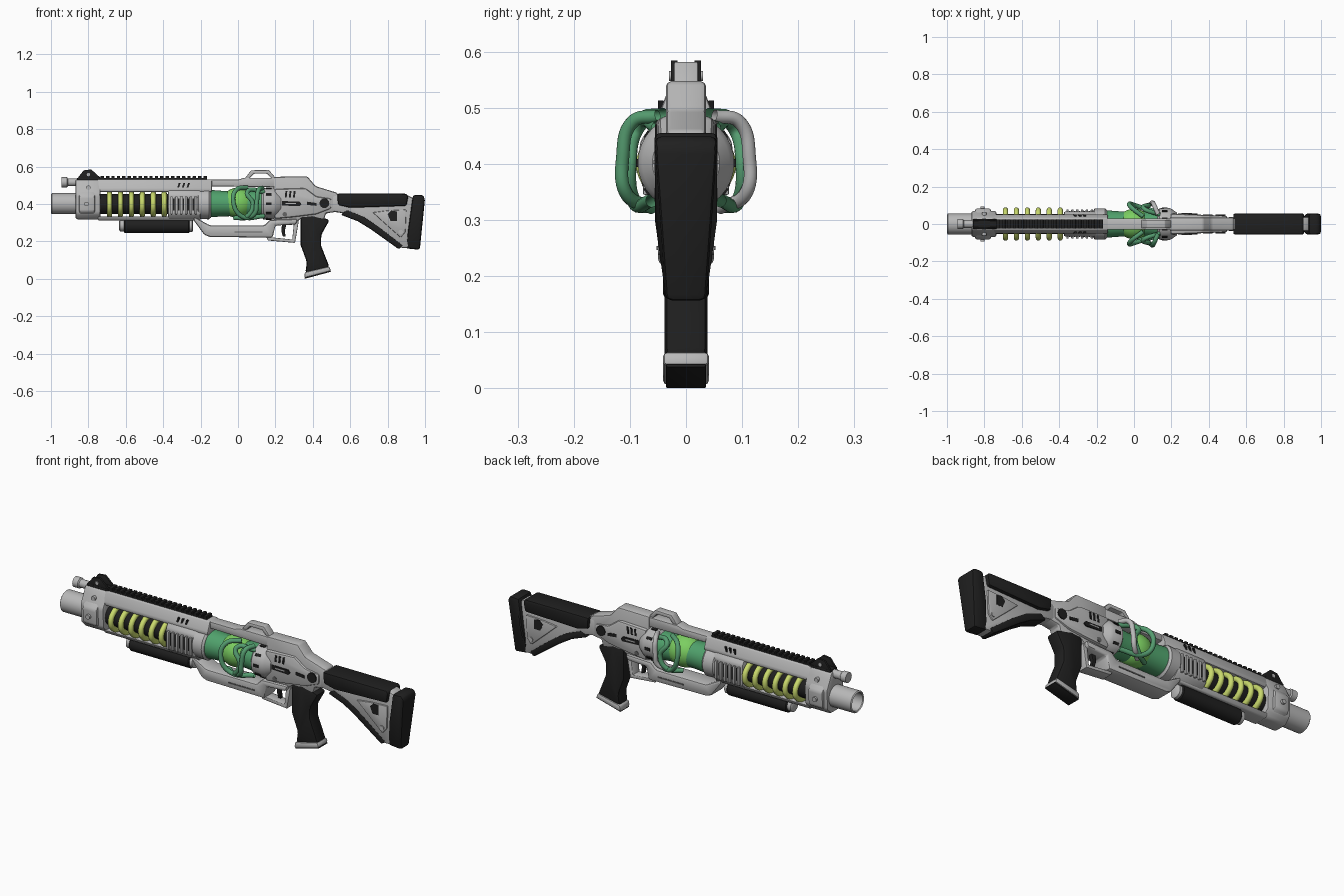
import bpy, bmesh, math
from mathutils import Vector, Matrix


def material(name, r, g, b):
    m = bpy.data.materials.new(name)
    m.diffuse_color = (r, g, b, 1)
    return m


GRAY = material("light_gray", 0.48, 0.48, 0.48)
DARK = material("dark_gray", 0.13, 0.13, 0.13)
BLACK = material("black", 0.014, 0.014, 0.014)
LIME = material("lime_yellow", 0.58, 0.69, 0.15)
GREEN = material("tube_green", 0.09, 0.33, 0.16)
GLASS = material("glass_green", 0.08, 0.36, 0.15)
GLOW = material("bright_green", 0.2, 0.62, 0.12)


def finish(name, bm, mat, bevel=0.0, angle=35):
    bmesh.ops.recalc_face_normals(bm, faces=bm.faces)
    if bevel:
        sharp = [e for e in bm.edges if len(e.link_faces) == 2 and e.calc_face_angle() > 0.45]
        bmesh.ops.bevel(bm, geom=sharp, offset=bevel, segments=2, profile=0.5,
                        affect='EDGES', clamp_overlap=True)
    me = bpy.data.meshes.new(name)
    bm.to_mesh(me)
    bm.free()
    me.materials.clear()
    me.materials.append(mat)
    ob = bpy.data.objects.new(name, me)
    bpy.context.collection.objects.link(ob)
    bpy.ops.object.select_all(action='DESELECT')
    ob.select_set(True)
    bpy.context.view_layer.objects.active = ob
    bpy.ops.object.shade_smooth_by_angle(angle=math.radians(angle))
    return ob


def loft(name, loop_a, loop_b, mat, bevel):
    bm = bmesh.new()
    a = [bm.verts.new(p) for p in loop_a]
    b = [bm.verts.new(p) for p in loop_b]
    n = len(a)
    bm.faces.new(a)
    bm.faces.new(b[::-1])
    for i in range(n):
        bm.faces.new((a[i], b[i], b[(i + 1) % n], a[(i + 1) % n]))
    return finish(name, bm, mat, bevel)


def side(name, pts, hw, mat, bevel=0.006, y=0.0):
    """Side profile (x, z) given thickness in y; hw may depend on x and z."""
    w = hw if callable(hw) else (lambda x, z: hw)
    return loft(name, [(x, y - w(x, z), z) for x, z in pts],
                [(x, y + w(x, z), z) for x, z in pts], mat, bevel)


def section(name, pts, x0, x1, mat, bevel=0.005):
    """Half cross-section (y, z) mirrored and extruded along x."""
    full = pts + [(-y, z) for y, z in reversed(pts)]
    return loft(name, [(x0, y, z) for y, z in full], [(x1, y, z) for y, z in full], mat, bevel)


def rect(x0, x1, z0, z1):
    return [(x0, z0), (x1, z0), (x1, z1), (x0, z1)]


def lathe(name, prof, z, mat, seg=32):
    """Revolve (x, radius) points about an axis along x."""
    bm = bmesh.new()
    rings = []
    for x, r in prof:
        rings.append([bm.verts.new((x, r * math.cos(2 * math.pi * i / seg),
                                    z + r * math.sin(2 * math.pi * i / seg))) for i in range(seg)])
    for p, q in zip(rings, rings[1:]):
        for i in range(seg):
            bm.faces.new((p[i], p[(i + 1) % seg], q[(i + 1) % seg], q[i]))
    bm.faces.new(rings[0])
    bm.faces.new(rings[-1])
    return finish(name, bm, mat)


def stud(name, x, z, r, y0, y1, mat):
    """Round stud pointing out on both sides in y."""
    for s in (-1, 1):
        bm = bmesh.new()
        bmesh.ops.create_cone(bm, cap_ends=True, segments=16, radius1=r, radius2=r, depth=y1 - y0,
                              matrix=Matrix.Translation((x, s * (y0 + y1) / 2, z))
                              @ Matrix.Rotation(math.pi / 2, 4, 'X'))
        finish(name, bm, mat)


def both(name, pts, y, t, mat, bevel=0.0):
    for s in (-1, 1):
        side(name, pts, t / 2, mat, bevel, s * y)


def hose(name, pts, r, mat, cyclic=False):
    cu = bpy.data.curves.new(name, 'CURVE')
    cu.dimensions = '3D'
    cu.bevel_depth, cu.bevel_resolution, cu.resolution_u = r, 5, 8
    sp = cu.splines.new('BEZIER')
    sp.bezier_points.add(len(pts) - 1)
    for bp, p in zip(sp.bezier_points, pts):
        bp.co = p
        bp.handle_left_type = bp.handle_right_type = 'AUTO'
    sp.use_cyclic_u = cyclic
    tmp = bpy.data.objects.new(name, cu)
    bpy.context.collection.objects.link(tmp)
    me = bpy.data.meshes.new_from_object(tmp.evaluated_get(bpy.context.evaluated_depsgraph_get()))
    bpy.data.objects.remove(tmp)
    bm = bmesh.new()
    bm.from_mesh(me)
    bmesh.ops.remove_doubles(bm, verts=bm.verts, dist=0.0002)
    return finish(name, bm, mat, angle=80)


# Muzzle, upper tube and front collar
lathe("muzzle_barrel", [(-0.90, 0.03), (-0.90, 0.046), (-0.995, 0.046), (-1.0, 0.05), (-0.995, 0.056),
                        (-0.85, 0.056)], 0.402, GRAY)
lathe("upper_tube", [(-0.945, 0.018), (-0.945, 0.027), (-0.915, 0.027), (-0.91, 0.021), (-0.74, 0.021)],
      0.516, GRAY, 20)
section("front_collar", [(0.035, 0.318), (0.066, 0.35), (0.07, 0.45), (0.045, 0.50), (0.03, 0.532)],
        -0.87, -0.735, GRAY, 0.012)
section("collar_band", [(0.03, 0.325), (0.08, 0.36), (0.083, 0.44), (0.05, 0.48)], -0.85, -0.765, GRAY, 0.01)
stud("collar_bolt", -0.80, 0.487, 0.012, 0.03, 0.062, GRAY)
stud("collar_knob", -0.81, 0.40, 0.012, 0.07, 0.093, GRAY)

# Front sight: two ears on a base
side("front_sight_base", rect(-0.86, -0.735, 0.525, 0.54), 0.028, BLACK, 0.003)
both("front_sight_ear", [(-0.86, 0.535), (-0.825, 0.58), (-0.785, 0.585), (-0.735, 0.54)], 0.021, 0.012, BLACK, 0.002)
stud("sight_pin", -0.80, 0.557, 0.009, 0.02, 0.03, GRAY)

# Upper and lower bars with the toothed rail
section("upper_bar", [(0.05, 0.464), (0.052, 0.48), (0.032, 0.532)], -0.75, -0.14, GRAY, 0.006)
section("lower_bar", [(0.036, 0.313), (0.05, 0.334)], -0.75, -0.2, GRAY, 0.005)
side("rail_base", rect(-0.74, -0.165, 0.525, 0.54), 0.024, BLACK, 0.0)
for i in range(20):
    x = -0.735 + i * 0.029
    side("rail_tooth", rect(x, x + 0.018, 0.538, 0.55), 0.024, BLACK, 0.002)
for x in (-0.325, -0.30, -0.275):
    both("bar_slot", [(x, 0.488), (x + 0.01, 0.488), (x + 0.018, 0.513), (x + 0.008, 0.513)], 0.045, 0.009, BLACK)

# Black core with glowing coils
lathe("coil_core", [(-0.76, 0.053), (-0.36, 0.053)], 0.40, BLACK)
for i in range(6):
    x = -0.687 + i * 0.0585
    hose("coil_ring", [(x, 0.075 * math.cos(a * math.pi / 4), 0.399 + 0.058 * math.sin(a * math.pi / 4))
                       for a in range(8)], 0.014, LIME, True)

# Ribbed sleeve behind the coils
section("sleeve", [(0.04, 0.318), (0.066, 0.345), (0.066, 0.45), (0.045, 0.48)], -0.375, -0.2, GRAY, 0.008)
for i in range(6):
    x = -0.362 + i * 0.026
    both("sleeve_rib", rect(x, x + 0.013, 0.345, 0.44), 0.069, 0.016, GRAY, 0.003)
    both("sleeve_groove", rect(x + 0.015, x + 0.022, 0.365, 0.43), 0.066, 0.006, BLACK)
lathe("front_cap", [(-0.22, 0.07), (-0.21, 0.082), (-0.155, 0.084), (-0.145, 0.075)], 0.402, GRAY)

# Tube below the barrel
lathe("under_tube", [(-0.61, 0.034), (-0.605, 0.039), (-0.265, 0.039), (-0.26, 0.034)], 0.283, BLACK)
lathe("under_tube_front", [(-0.635, 0.024), (-0.63, 0.032), (-0.60, 0.032)], 0.285, GRAY)
lathe("under_tube_rear", [(-0.27, 0.033), (-0.245, 0.033), (-0.24, 0.025)], 0.283, GRAY)
for x in (-0.56, -0.32):
    side("tube_mount", rect(x, x + 0.04, 0.30, 0.33), 0.02, GRAY, 0.003)

# Glass chamber with bright bulb
lathe("glass_chamber", [(-0.16, 0.074), (-0.08, 0.068), (0.07, 0.066), (0.145, 0.074)], 0.402, GLASS)
lathe("bright_bulb", [(0.0 + 0.09 * math.cos(t * math.pi / 14), 0.08 * math.sin(t * math.pi / 14) + 0.001)
                      for t in range(15)], 0.406, GLOW)
lathe("rear_cap", [(0.125, 0.072), (0.135, 0.084), (0.19, 0.086), (0.205, 0.078), (0.23, 0.06)], 0.402, GRAY)
for a in range(10):
    t = 2 * math.pi * a / 10
    p = Vector((0.165, 0.086 * math.cos(t), 0.402 + 0.086 * math.sin(t)))
    bm = bmesh.new()
    bmesh.ops.create_cube(bm, size=1, matrix=Matrix.Translation(p) @ Matrix.Rotation(t, 4, 'X')
                          @ Matrix.Diagonal((0.03, 0.006, 0.014, 1)))
    finish("cap_slot", bm, BLACK)

# Hoses bulging out on each side, one of them gray
HOSES = [
    [(0.13, .05, .485), (0.11, .095, .475), (0.10, .113, .41), (0.09, .108, .35), (0.03, .06, .322)],
    [(0.05, .04, .488), (-0.01, .085, .475), (-0.025, .108, .41), (0.02, .095, .335), (0.14, .06, .335)],
    [(-0.02, .05, .325), (0.05, .092, .335), (0.08, .10, .40), (0.05, .085, .465), (0.14, .05, .465)],
]
for s in (-1, 1):
    for i, path in enumerate(HOSES):
        hose("hose", [(x, s * y, z) for x, y, z in path], 0.012, GRAY if s > 0 and i == 0 else GREEN)

# Spine over the chamber and rear sight hoop
side("top_spine", [(-0.16, 0.495), (0.2, 0.49), (0.2, 0.54), (0.03, 0.54), (0.0, 0.53), (-0.16, 0.53)], 0.03, GRAY)
side("rear_sight_hoop", [(0.035, 0.535), (0.07, 0.58), (0.165, 0.582), (0.205, 0.535), (0.18, 0.535),
                         (0.155, 0.562), (0.085, 0.562), (0.06, 0.535)], 0.022, GRAY, 0.004)

# Receiver with side plates, slots and pin
side("receiver", [(0.19, 0.31), (0.19, 0.545), (0.37, 0.548), (0.415, 0.495), (0.53, 0.46), (0.56, 0.40),
                  (0.54, 0.36), (0.47, 0.35), (0.46, 0.315), (0.34, 0.325), (0.31, 0.30)], 0.036, GRAY, 0.01)
side("receiver_cheek", [(0.195, 0.32), (0.195, 0.48), (0.36, 0.485), (0.42, 0.44), (0.5, 0.43), (0.5, 0.375),
                        (0.42, 0.345), (0.3, 0.33)], lambda x, z: 0.056 - 0.04 * (x - 0.195), GRAY, 0.012)
both("receiver_slot", [(0.235, 0.392), (0.33, 0.388), (0.34, 0.398), (0.33, 0.412), (0.235, 0.416)], 0.052, 0.009, BLACK)
both("slot_bar", rect(0.255, 0.31, 0.40, 0.406), 0.054, 0.009, GRAY)
for x in (0.25, 0.272, 0.294):
    both("receiver_vent", [(x, 0.435), (x + 0.01, 0.435), (x + 0.014, 0.47), (x + 0.004, 0.47)], 0.051, 0.009, BLACK)
both("rear_slot", [(0.37, 0.395), (0.42, 0.39), (0.42, 0.405), (0.37, 0.412)], 0.046, 0.009, BLACK)
stud("receiver_pin", 0.462, 0.404, 0.026, 0.03, 0.05, BLACK)
stud("lower_pin", 0.25, 0.345, 0.012, 0.045, 0.056, DARK)

# Lower frame, trigger guard and trigger
side("lower_frame", [(-0.24, 0.335), (-0.15, 0.285), (0.14, 0.285), (0.17, 0.315), (0.32, 0.32), (0.31, 0.29),
                     (0.2, 0.285), (0.185, 0.22), (-0.15, 0.224), (-0.18, 0.235), (-0.235, 0.31)], 0.05, GRAY, 0.012)
both("frame_groove", rect(-0.02, 0.13, 0.247, 0.254), 0.048, 0.009, DARK)
side("trigger_guard", [(0.15, 0.225), (0.16, 0.205), (0.305, 0.192), (0.325, 0.31), (0.30, 0.31), (0.29, 0.21)],
     0.03, GRAY, 0.004)
side("trigger", [(0.235, 0.295), (0.26, 0.295), (0.25, 0.255), (0.255, 0.225), (0.24, 0.225), (0.232, 0.255)],
     0.01, BLACK, 0.002)

# Grip with gray foot
side("grip", [(0.335, 0.335), (0.40, 0.345), (0.49, 0.315), (0.445, 0.235), (0.445, 0.175), (0.49, 0.06),
              (0.36, 0.03), (0.368, 0.09), (0.335, 0.18), (0.335, 0.25)], 0.038, BLACK, 0.014)
side("grip_foot", [(0.353, 0.004), (0.357, 0.035), (0.488, 0.066), (0.497, 0.042)], 0.041, GRAY, 0.008)
side("grip_foot_plate", [(0.356, 0.0), (0.356, 0.006), (0.496, 0.044), (0.498, 0.038)], 0.036, BLACK)

# Stock: gray frame, black cheek rest, black lower edge, butt pad
side("stock_frame", [(0.5, 0.445), (0.54, 0.455), (0.9, 0.45), (0.94, 0.43), (0.92, 0.165), (0.87, 0.165),
                     (0.72, 0.28), (0.6, 0.345), (0.5, 0.36)], 0.038, GRAY, 0.012)
side("cheek_rest", [(0.53, 0.455), (0.9, 0.455), (0.91, 0.44), (0.90, 0.39), (0.6, 0.38), (0.535, 0.395)],
     0.056, BLACK, 0.016)
side("stock_lower_edge", [(0.58, 0.37), (0.67, 0.335), (0.75, 0.282), (0.885, 0.178), (0.86, 0.158),
                          (0.71, 0.265), (0.64, 0.308), (0.55, 0.342)], 0.041, BLACK, 0.008)
both("stock_panel", [(0.72, 0.355), (0.78, 0.30), (0.87, 0.22), (0.895, 0.25), (0.90, 0.37), (0.8, 0.365)],
     0.039, 0.014, GRAY, 0.005)
both("stock_recess", [(0.80, 0.345), (0.815, 0.31), (0.85, 0.31), (0.85, 0.36), (0.82, 0.365)], 0.0425, 0.009, BLACK)
stud("stock_stud", 0.87, 0.25, 0.012, 0.03, 0.05, GRAY)
side("butt_pad", [(0.935, 0.447), (0.985, 0.45), (1.0, 0.43), (0.972, 0.155), (0.895, 0.163), (0.915, 0.30)],
     lambda x, z: 0.056 if z > 0.25 else 0.036, BLACK, 0.012)
